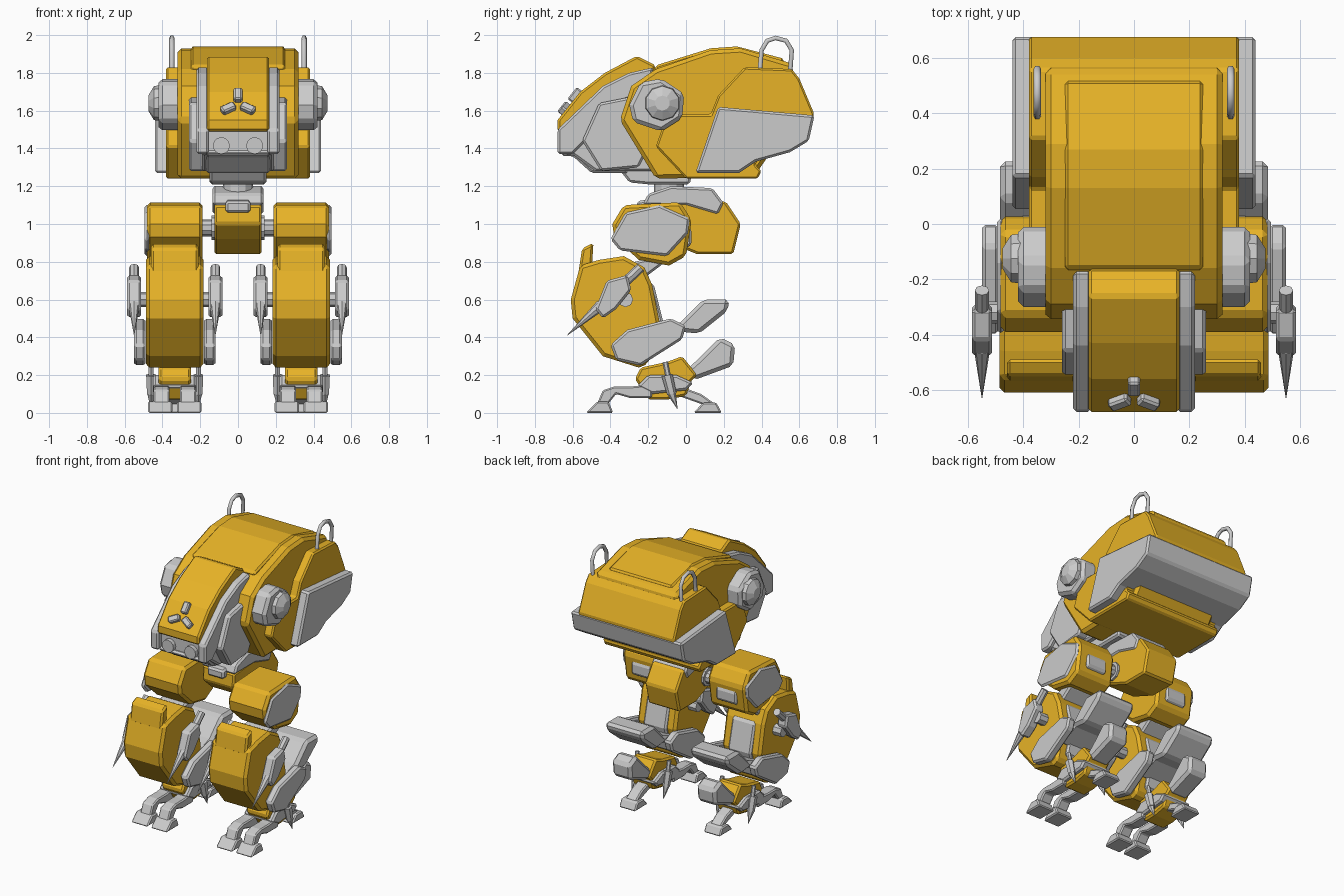
import bpy, bmesh, math
from mathutils import Vector, Matrix

orange = bpy.data.materials.new("orange_paint")
orange.diffuse_color = (0.80, 0.45, 0.02, 1)
LEG = 0.335  # x of each leg's centre line


def finish(name, bm, mat=None, bevel=0):
    bmesh.ops.recalc_face_normals(bm, faces=bm.faces)
    me = bpy.data.meshes.new(name)
    bm.to_mesh(me)
    bm.free()
    ob = bpy.data.objects.new(name, me)
    bpy.context.collection.objects.link(ob)
    if mat:
        me.materials.append(mat)
    if bevel:
        m = ob.modifiers.new("chamfer", 'BEVEL')
        m.width, m.segments, m.limit_method = bevel, 1, 'ANGLE'
        m.angle_limit = math.radians(40)
    return ob


def prism(name, pts, spans, mat=None, bevel=0.012):
    """Side profile (y, z) extruded along x; spans off the centre are mirrored."""
    bm = bmesh.new()
    both = [s for x0, x1 in spans for s in ([(x0, x1), (-x1, -x0)] if x0 > 0 else [(x0, x1)])]
    for x0, x1 in both:
        f = bm.faces.new([bm.verts.new((x0, y, z)) for y, z in pts])
        r = bmesh.ops.extrude_face_region(bm, geom=[f])
        vs = [g for g in r["geom"] if isinstance(g, bmesh.types.BMVert)]
        bmesh.ops.translate(bm, verts=vs, vec=(x1 - x0, 0, 0))
    return finish(name, bm, mat, bevel)


def rods(name, segs, sides=8, mat=None):
    """Straight cylinders/cones (start, end, r1, r2), mirrored in x."""
    bm = bmesh.new()
    for a, b, r1, r2 in segs:
        for s in ((1, -1) if abs(a[0]) + abs(b[0]) > 0 else (1,)):
            p, q = Vector((a[0] * s, *a[1:])), Vector((b[0] * s, *b[1:]))
            d = q - p
            m = Matrix.Translation((p + q) / 2) @ d.to_track_quat('Z', 'Y').to_matrix().to_4x4()
            bmesh.ops.create_cone(bm, cap_ends=True, segments=sides, radius1=r1,
                                  radius2=r2, depth=d.length, matrix=m)
    return finish(name, bm, mat)


def mid(w):
    return [(-w, w)]


def leg(w, dx=0):
    return [(LEG + dx - w, LEG + dx + w)]


# Body shells
prism("inner_hull", [(-.16, 1.82), (.13, 1.92), (.29, 1.93), (.56, 1.85), (.6, 1.6), (.36, 1.25),
                     (-.16, 1.24), (-.35, 1.55), (-.29, 1.73)], mid(.32), orange, .02)
prism("roof_panel", [(-.17, 1.81), (-.16, 1.84), (.13, 1.93), (.27, 1.94), (.52, 1.875), (.5, 1.8)],
      mid(.25), orange)
prism("outer_hull", [(.31, 1.83), (.56, 1.82), (.6, 1.77), (.68, 1.58), (.64, 1.5), (.58, 1.43),
                     (.37, 1.33), (.37, 1.31), (.4, 1.28), (.38, 1.24), (0, 1.24), (-.16, 1.41),
                     (-.1, 1.58), (.13, 1.58), (.17, 1.68)], mid(.38), orange)
prism("rear_bumper", [(.17, 1.62), (.68, 1.575), (.65, 1.44), (.55, 1.38), (.37, 1.33), (.28, 1.27), (.05, 1.27)],
      mid(.44))

# Head
prism("head_core", [(-.64, 1.5), (-.64, 1.37), (-.59, 1.36), (-.48, 1.28), (-.16, 1.28), (-.16, 1.8), (-.4, 1.73)],
      mid(.19))
prism("head_frame", [(-.17, 1.83), (-.3, 1.80), (-.44, 1.73), (-.68, 1.5), (-.68, 1.37), (-.6, 1.37),
                     (-.53, 1.44), (-.42, 1.62), (-.2, 1.7)], [(.155, .22)])
prism("cheek_plate", [(-.55, 1.44), (-.46, 1.64), (-.26, 1.68), (-.2, 1.4), (-.25, 1.3), (-.45, 1.28)],
      [(.17, .26)])
prism("nose_hood", [(-.16, 1.84), (-.26, 1.89), (-.43, 1.80), (-.56, 1.70), (-.68, 1.55), (-.68, 1.49),
                    (-.5, 1.5), (-.2, 1.65)], mid(.165), orange)
prism("jaw", [(-.66, 1.39), (-.66, 1.36), (-.6, 1.36), (-.5, 1.27), (-.3, 1.27), (-.4, 1.39)], mid(.17))
rods("eyes", [((.088, -.6, 1.415), (.088, -.668, 1.415), .045, .045)], 12)

# Three raised bars on the sloping nose
bm = bmesh.new()
slope = Matrix.Translation((0, -.625, 1.635)) @ Matrix.Rotation(math.radians(51), 4, 'X')
for k in range(3):
    m = slope @ Matrix.Rotation(k * math.tau / 3, 4, 'Z') @ Matrix.Translation((0, .06, 0))
    bmesh.ops.create_cube(bm, size=1, matrix=m @ Matrix.Diagonal((.045, .08, .04, 1)))
finish("nose_bars", bm, None, .008)

# Side hubs
prism("hub_plate", [(-.24, 1.75), (-.13, 1.77), (-.01, 1.69), (-.02, 1.56), (-.13, 1.49), (-.28, 1.54), (-.3, 1.63)],
      [(.3, .42)], None, .02)
rods("hub_dome", [((.41, -.125, 1.64), (.445, -.125, 1.64), .095, .09),
                  ((.445, -.125, 1.64), (.475, -.125, 1.64), .09, .04)], 10)

# Lifting loops on the roof
cu = bpy.data.curves.new("lifting_loops", 'CURVE')
cu.dimensions, cu.bevel_depth, cu.bevel_resolution = '3D', .014, 1
for s in (-.35, .35):
    sp = cu.splines.new('POLY')
    pts = [(.39, 1.8), (.40, 1.92), (.43, 1.97), (.475, 1.985), (.53, 1.97), (.56, 1.92), (.55, 1.79)]
    sp.points.add(len(pts) - 1)
    for p, (y, z) in zip(sp.points, pts):
        p.co = (s, y, z, 1)
bpy.context.collection.objects.link(bpy.data.objects.new("lifting_loops", cu))

# Neck and pelvis
prism("neck_plate", [(-.37, 1.31), (-.3, 1.22), (-.2, 1.21), (.02, 1.21), (.03, 1.26), (-.1, 1.3)], mid(.15))
rods("neck_post", [((0, -.09, 1.14), (0, -.09, 1.24), .08, .08)], 12)
prism("pelvis_cap", [(-.23, 1.1), (-.2, 1.16), (-.08, 1.2), (.14, 1.19), (.2, 1.11), (.17, 1.05), (0, 1.1)],
      mid(.135))
prism("pelvis_front_block", [(-.26, 1.06), (-.26, 1.12), (-.15, 1.14), (-.15, 1.06)], mid(.065))
prism("pelvis", [(-.22, 1.1), (.02, 1.12), (.21, 1.12), (.29, 1.0), (.25, .84), (.06, .84), (-.14, .92), (-.23, 1.0)],
      mid(.125), orange)
rods("hip_axle", [((.1, -.06, .98), (.14, -.06, .98), .065, .065),
                  ((.1, -.06, .98), (.22, -.06, .98), .045, .045)], 10)

# Thighs
prism("thigh", [(-.38, .93), (-.39, 1.0), (-.33, 1.10), (-.03, 1.115), (.03, 1.02), (0, .83), (-.09, .78), (-.25, .81)],
      leg(.148), orange, .018)
prism("thigh_side_plate", [(-.4, .92), (-.32, 1.06), (-.14, 1.1), (.02, 1.03), (.01, .95), (-.1, .83), (-.35, .86)],
      [(.47, .495)])
prism("thigh_rear_block", [(0, 1.0), (.03, .97), (.03, .89), (-.02, .86)], leg(.08))
prism("knee_link", [(-.36, .72), (-.27, .8), (-.12, .84), (-.12, .79), (-.24, .7)], leg(.1))

# Shins
prism("shin", [(-.56, .78), (-.46, .81), (-.33, .83), (-.22, .77), (-.18, .68), (-.14, .48), (-.2, .26), (-.25, .24),
               (-.44, .30), (-.6, .5), (-.61, .6)], leg(.152), orange, .018)
prism("knee_pad", [(-.57, .74), (-.55, .87), (-.49, .9), (-.5, .74)], leg(.125), orange)
prism("shin_rear_plate", [(-.25, .72), (-.17, .68), (-.12, .48), (-.17, .3), (-.25, .3)], leg(.09))
prism("shin_side_plate", [(-.4, .36), (-.31, .44), (-.08, .5), (0, .46), (-.02, .39), (-.24, .25), (-.37, .28)],
      leg(.03, .185) + leg(.03, -.185))
prism("calf_fin", [(-.2, .42), (-.03, .48), (.09, .6), (.23, .6), (.22, .54), (.07, .42), (-.03, .43), (-.18, .36)],
      leg(.15), None, .02)

# Side pistons with spikes
prism("piston_block", [(-.48, .55), (-.42, .7), (-.31, .73), (-.29, .65), (-.37, .55), (-.44, .5)],
      leg(.037, .215) + leg(.037, -.215))
segs = []
for dx in (.215, -.215):
    x = LEG + dx
    segs += [((x, -.4, .62), (x, -.24, .77), .026, .026),
             ((x, -.45, .57), (x, -.63, .41), .03, .001),
             ((x, -.32, .6), (LEG + dx * .5, -.32, .6), .04, .04)]
rods("piston_and_spike", segs, 8)

# Ankles
prism("ankle", [(-.27, .18), (-.24, .24), (-.1, .27), (-.02, .3), (.06, .2), (.03, .17), (0, .09), (-.1, .07), (-.2, .07)],
      leg(.085), orange)
prism("ankle_plate", [(-.26, .14), (-.2, .2), (-.05, .2), (.04, .16), (0, .12), (-.18, .1)], leg(.115))
prism("heel_spur", [(-.03, .2), (.06, .28), (.18, .4), (.26, .36), (.25, .25), (.06, .18)], leg(.075), None, .02)
segs = []
for dx in (.125, -.125):
    x = LEG + dx
    segs += [((x, -.11, .27), (x, -.09, .17), .015, .015), ((x, -.1, .2), (x, -.075, .1), .03, .025),
             ((x, -.075, .1), (x, -.045, .02), .022, .001)]
rods("ankle_spikes", segs, 6)

# Toes: two in front, one behind
front = leg(.065, -.077) + leg(.065, .077)
prism("front_toe_pads", [(-.53, 0), (-.47, .06), (-.41, .06), (-.385, 0)], front, None, .008)
prism("front_toe_links", [(-.47, .05), (-.44, .12), (-.38, .14), (-.29, .14), (-.18, .15), (-.18, .08), (-.3, .08),
                          (-.37, .1), (-.41, .05)], leg(.042, -.07) + leg(.042, .07), None, .008)
prism("rear_toe_pad", [(.04, 0), (.09, .055), (.16, .055), (.19, 0)], leg(.065), None, .008)
prism("rear_toe_link", [(-.03, .14), (.08, .1), (.15, .05), (.1, .04), (-.04, .09)], leg(.042), None, .008)
